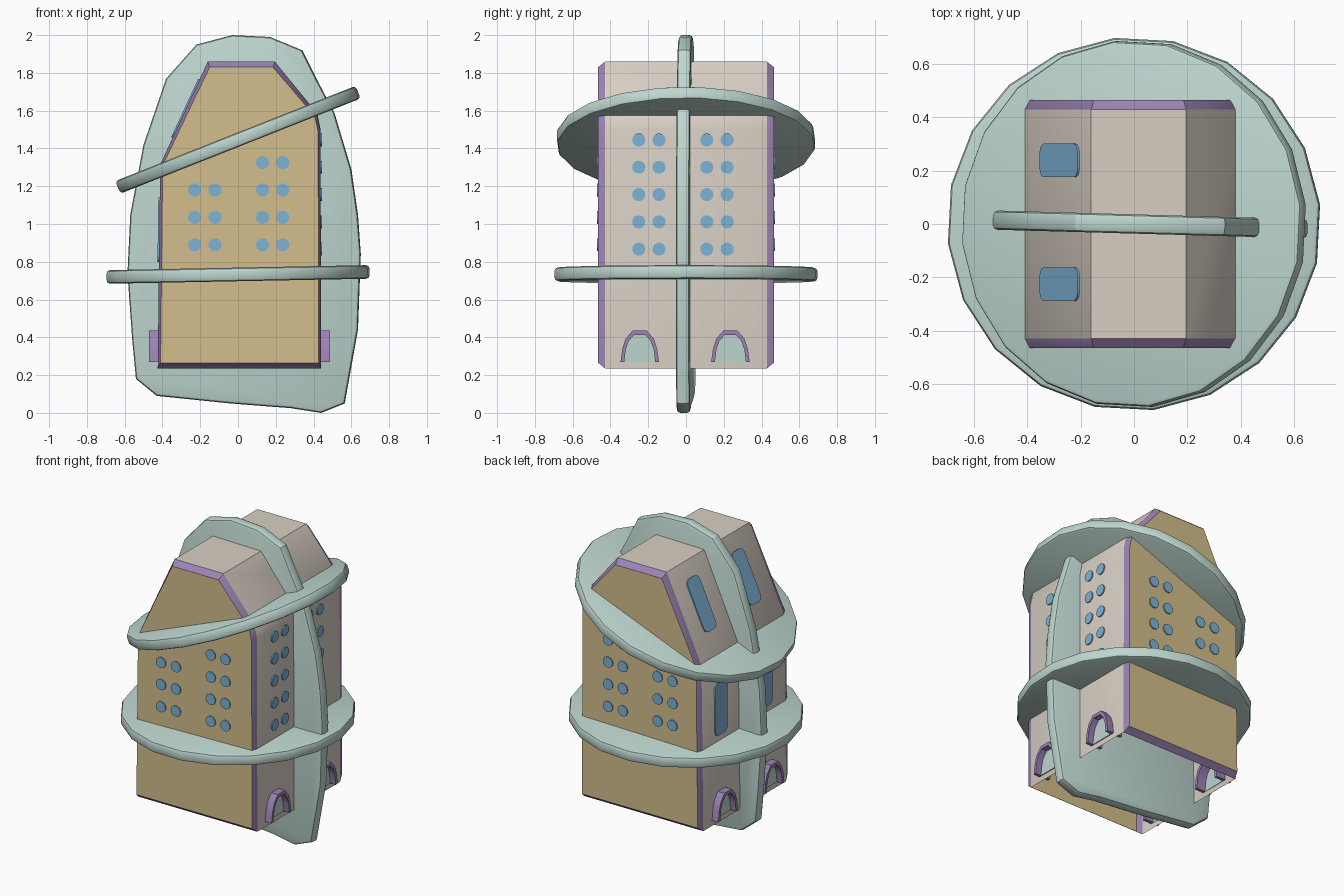
import bpy, bmesh, math
from mathutils import Matrix, Vector

if "Cube" in bpy.data.objects:
    bpy.data.objects.remove(bpy.data.objects["Cube"])


def material(name, r, g, b):
    m = bpy.data.materials.new(name)
    lin = [((c / 255 + 0.055) / 1.055) ** 2.4 for c in (r, g, b)]
    m.diffuse_color = (*lin, 1)
    m.use_nodes = True
    m.node_tree.nodes["Principled BSDF"].inputs["Base Color"].default_value = m.diffuse_color
    return m


TEAL = material("pale teal", 190, 214, 207)
TAN = material("tan", 212, 190, 140)
CREAM = material("cream", 216, 207, 196)
PURPLE = material("purple", 156, 131, 180)
BLUE = material("window blue", 126, 179, 214)


def frame(origin, u, v):
    """Placement with local x along u, local y along v."""
    u, v = Vector(u).normalized(), Vector(v).normalized()
    m = Matrix((u, v, u.cross(v))).transposed().to_4x4()
    return Matrix.Translation(origin) @ m


def finish(name, bm, mats, angle=30):
    bmesh.ops.recalc_face_normals(bm, faces=bm.faces)
    me = bpy.data.meshes.new(name)
    bm.to_mesh(me)
    bm.free()
    for m in mats:
        me.materials.append(m)
    ob = bpy.data.objects.new(name, me)
    bpy.context.collection.objects.link(ob)
    bpy.ops.object.select_all(action='DESELECT')
    ob.select_set(True)
    bpy.context.view_layer.objects.active = ob
    bpy.ops.object.shade_smooth_by_angle(angle=math.radians(angle))
    return ob


def prism(name, pts, z0, z1, place, mat, bevel=0):
    """Outline extruded from z0 to z1 in the placement's frame."""
    bm = bmesh.new()
    f = bm.faces.new([bm.verts.new((x, y, z0)) for x, y in pts])
    ext = bmesh.ops.extrude_face_region(bm, geom=[f], use_keep_orig=True)
    vs = [g for g in ext['geom'] if isinstance(g, bmesh.types.BMVert)]
    bmesh.ops.translate(bm, vec=(0, 0, z1 - z0), verts=vs)
    if bevel:
        rim = [e for e in bm.edges if abs(e.verts[0].co.z - e.verts[1].co.z) < 1e-5]
        bmesh.ops.bevel(bm, geom=rim, offset=bevel, segments=2, profile=0.5, affect='EDGES')
    bm.transform(place)
    return finish(name, bm, [mat])


def ngon(n, r, start=0):
    return [(r * math.cos(start + i * math.tau / n), r * math.sin(start + i * math.tau / n))
            for i in range(n)]


# House: open-bottomed cream walls, purple chamfers, tan ends
OUT = [(-.425, .235), (-.412, 1.315), (-.16, 1.86), (.195, 1.86), (.42, 1.585), (.437, 1.5), (.44, .235)]
INN = [(-.41, .265), (-.399, 1.31), (-.15, 1.83), (.185, 1.83), (.407, 1.57), (.424, 1.49), (.427, .265)]
bm = bmesh.new()
rings = [[bm.verts.new((x, y, z)) for x, z in p]
         for p, y in ((INN, -.465), (OUT, -.428), (OUT, .428), (INN, .465))]
n = len(OUT)
for k in range(3):
    for i in range(n):
        if k == 1 and i == n - 1:
            continue  # open underside
        j = (i + 1) % n
        f = bm.faces.new((rings[k][i], rings[k][j], rings[k + 1][j], rings[k + 1][i]))
        f.material_index = 0 if k == 1 else 1
for ring in (rings[0], rings[3]):
    bm.faces.new(ring).material_index = 2
# sharp chamfers, soft right-hand roof shoulder
house = finish("house", bm, [CREAM, PURPLE, TAN], 30)

# Upright slab through the house
slab = [(-.03, 2), (.17, 1.99), (.34, 1.92), (.42, 1.76), (.51, 1.59), (.60, 1.29), (.635, 1.05),
        (.65, .84), (.635, .44), (.565, .05), (.44, 0), (.28, .025), (-.04, .05), (-.43, .09),
        (-.54, .18), (-.56, .39), (-.585, .74), (-.57, 1.05), (-.50, 1.42), (-.38, 1.77), (-.22, 1.95)]
yaw = Matrix.Rotation(math.radians(-1.6), 4, 'Z')
prism("upright_slab", slab, -.036, .036, yaw @ frame((0, 0, 0), (1, 0, 0), (0, 0, 1)), TEAL, .018)

# Lower flat disc and upper tilted disc
for name, z, r, tilt in (("lower_disc", .733, .70, 1.1), ("upper_disc", 1.446, .688, 21.6)):
    place = Matrix.Translation((0, 0, z)) @ Matrix.Rotation(math.radians(-tilt), 4, 'Y')
    prism(name, ngon(20, r, math.radians(6)), -.036, .036, place, TEAL, .018)

# Round windows on the two tan ends
dot = ngon(14, .035)
for side, s in (("front", 1), ("back", -1)):
    for x, rows in ((-.23, 3), (-.122, 3), (.13, 4), (.237, 4)):
        for r in range(rows):
            prism(side + "_round_window", dot, -.001, .007,
                  frame((x, -.465 * s, .89 + .145 * r), (s, 0, 0), (0, 0, 1)), BLUE)

# Round windows on the right wall
for y in (-.25, -.143, .11, .218):
    for r in range(5):
        prism("right_round_window", dot, -.001, .007,
              frame((.438, y, .867 + .1445 * r), (0, 1, 0), (0, 0, 1)), BLUE)


# Tall rounded windows on the left wall and left roof slope
def rounded(w, h, r):
    pts = []
    for k, (sx, sy) in enumerate(((1, 1), (-1, 1), (-1, -1), (1, -1))):
        for a in range(4):
            t = (k + a / 3) * math.pi / 2
            pts.append((sx * (w / 2 - r) + r * math.cos(t), sy * (h / 2 - r) + r * math.sin(t)))
    return pts


for y in (.238, -.225):
    prism("left_wall_window", rounded(.125, .34, .035), -.001, .008,
          frame((-.416, y, .97), (0, -1, 0), (.013, 0, 1.08)), BLUE)
    prism("left_roof_window", rounded(.125, .34, .035), -.001, .008,
          frame((-.275, y, 1.611), (0, -1, 0), (.252, 0, .545)), BLUE)

# Arched doorways: purple frame through the wall, teal door panel
outer = [(-.102, .27), (-.092, .34), (-.075, .392), (-.038, .435),
         (.038, .435), (.075, .392), (.092, .34), (.102, .27)]
inner = [(-.082, .27), (-.074, .335), (-.059, .38), (-.029, .413),
         (.029, .413), (.059, .38), (.074, .335), (.082, .27)]
for side, s, wall in (("right", 1, .44), ("left", -1, .424)):
    for y in (-.245, .235):
        place = frame((s * wall, y, 0), (0, s, 0), (0, 0, 1))
        prism(side + "_door_frame", outer + inner[::-1], -.065, .046, place, PURPLE)
        prism(side + "_door_panel", inner, -.002, .006, place, TEAL)
